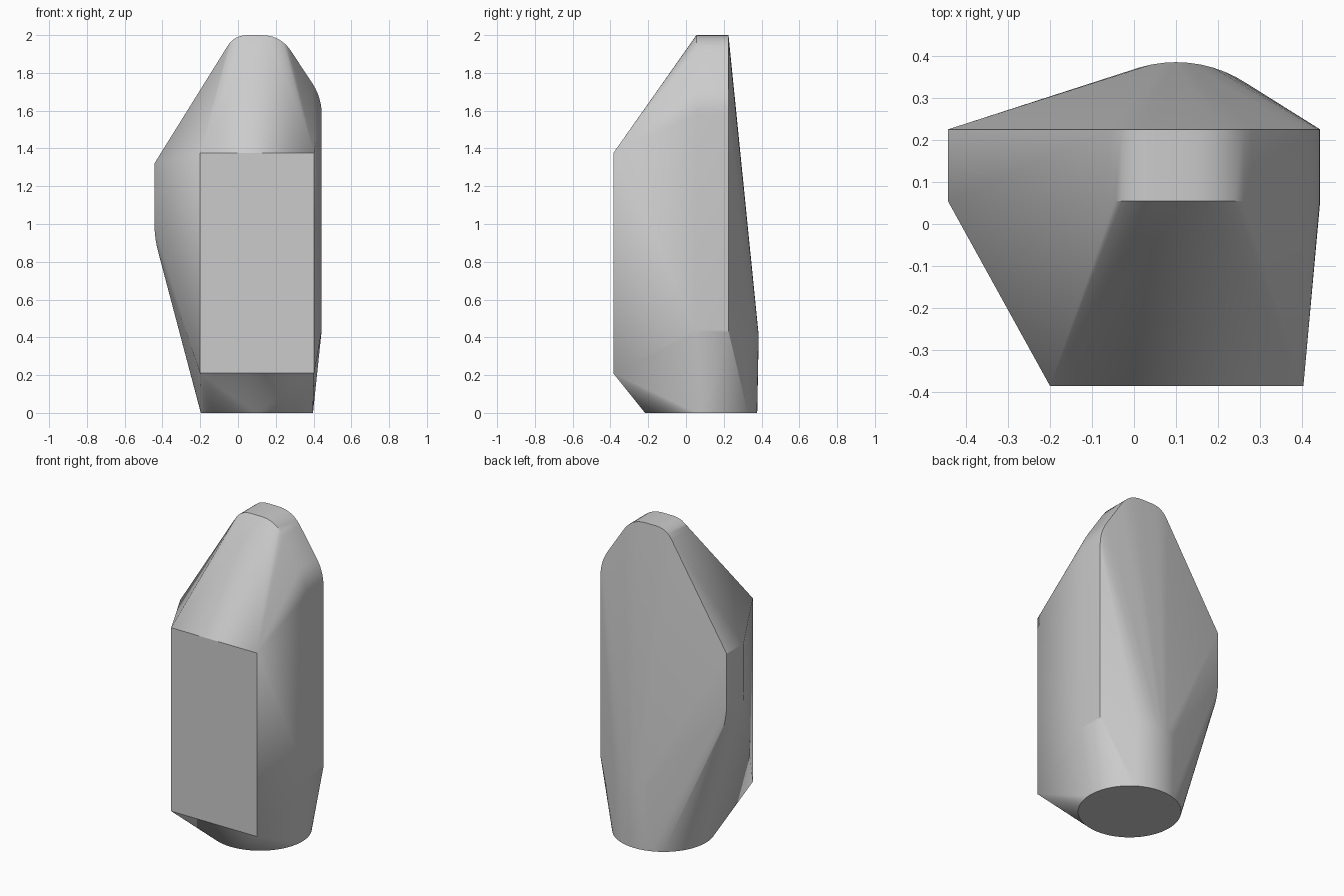
import bpy
import bmesh
import math

cube = bpy.data.objects.get("Cube")
if cube:
    bpy.data.objects.remove(cube, do_unlink=True)


def ring(radius, z, count=64):
    # horizontal circle around the base axis
    return [(0.1 + radius * math.cos(2 * math.pi * i / count),
             0.08 + radius * math.sin(2 * math.pi * i / count), z) for i in range(count)]


def rounded(corners, steps=6):
    # outline in x and z; each corner is (x, z, cut length), cut 0 stays sharp
    out = []
    for i, (x, z, cut) in enumerate(corners):
        if cut == 0:
            out.append((x, z))
            continue
        ends = []
        for nx, nz, _ in (corners[i - 1], corners[(i + 1) % len(corners)]):
            d = math.hypot(nx - x, nz - z)
            ends.append((x + (nx - x) * cut / d, z + (nz - z) * cut / d))
        (ax, az), (bx, bz) = ends
        for s in range(steps + 1):
            t = s / steps
            out.append(((1 - t) ** 2 * ax + 2 * t * (1 - t) * x + t * t * bx,
                        (1 - t) ** 2 * az + 2 * t * (1 - t) * z + t * t * bz))
    return out


# Round foot, slightly wider above the ground
points = ring(0.297, 0) + ring(0.305, 0.41)

# Flat front panel
points += [(x, -0.385, z) for x in (-0.2, 0.403) for z in (0.21, 1.375)]

# Upright slab with rounded outline
outline = rounded([(0.443, 0.39, 0.05), (0.443, 1.67, 0.09), (0.225, 2.0, 0.1),
                   (-0.02, 2.0, 0.07), (-0.2, 1.705, 0), (-0.443, 1.32, 0),
                   (-0.443, 0.91, 0.1), (-0.4, 0.78, 0)])
points += [(x, y, z) for x, z in outline for y in (0.055, 0.225)]

# Skin stretched over all the sections
bm = bmesh.new()
for p in points:
    bm.verts.new(p)
bmesh.ops.convex_hull(bm, input=bm.verts[:])
bmesh.ops.delete(bm, geom=[v for v in bm.verts if not v.link_faces], context='VERTS')
bmesh.ops.dissolve_limit(bm, angle_limit=0.001, verts=bm.verts[:], edges=bm.edges[:])
bmesh.ops.recalc_face_normals(bm, faces=bm.faces[:])
mesh = bpy.data.meshes.new("faceted_body")
bm.to_mesh(mesh)
bm.free()

# Plain grey
grey = bpy.data.materials.new("light_grey")
grey.use_nodes = True
color = (0.6, 0.6, 0.6, 1)
grey.diffuse_color = color
grey.node_tree.nodes["Principled BSDF"].inputs["Base Color"].default_value = color
mesh.materials.append(grey)

body = bpy.data.objects.new("faceted_body", mesh)
bpy.context.collection.objects.link(body)
bpy.ops.object.select_all(action='DESELECT')
body.select_set(True)
bpy.context.view_layer.objects.active = body
bpy.ops.object.shade_smooth_by_angle(angle=math.radians(30))
